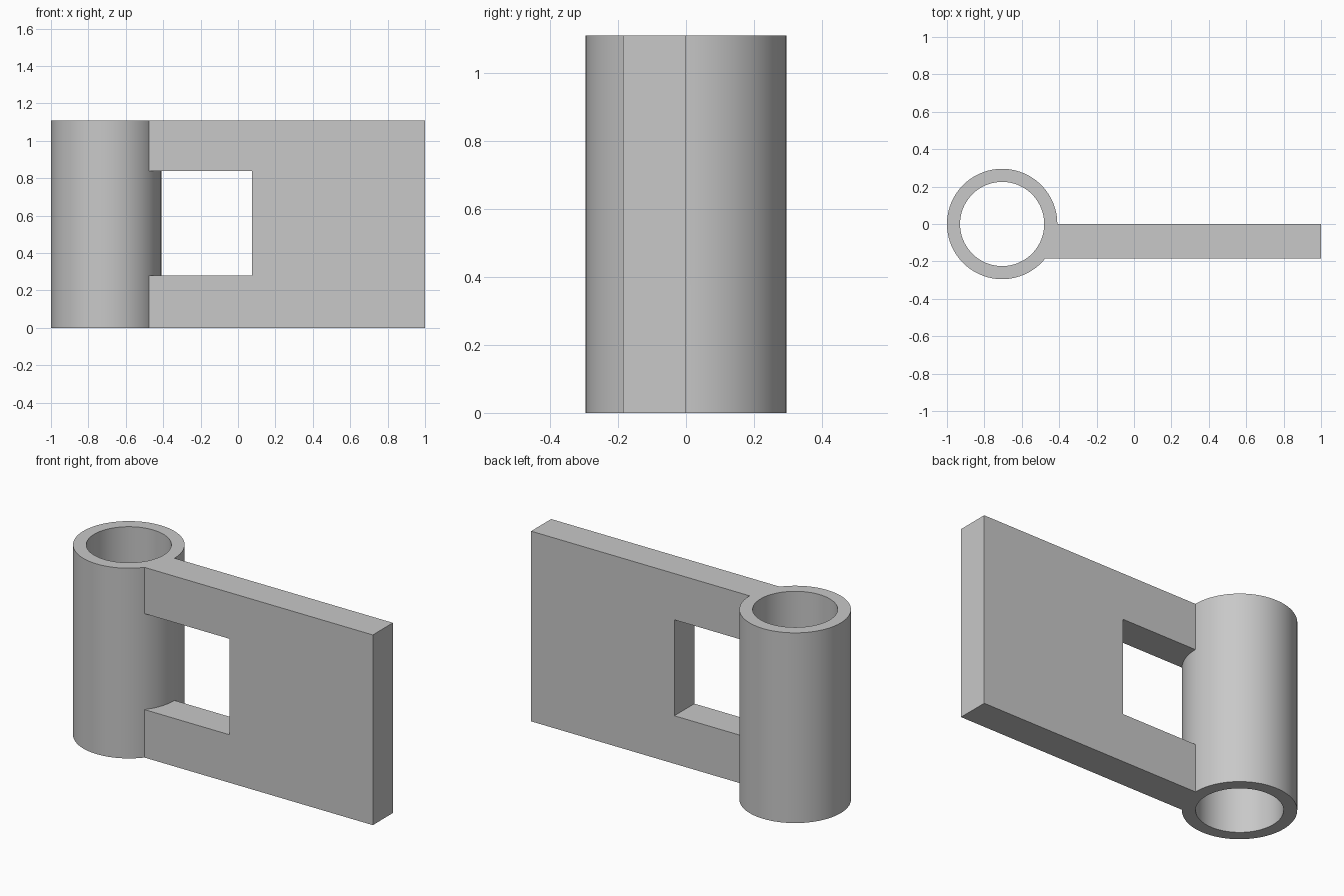
import bpy
import math
from mathutils import Vector

cube = bpy.data.objects.get("Cube")
if cube:
    bpy.data.objects.remove(cube, do_unlink=True)

HEIGHT = 1.11
AXIS_X = -0.705
OUTER, INNER = 0.295, 0.225

grey = bpy.data.materials.new("light grey")
grey.use_nodes = True
colour = (0.58, 0.58, 0.58, 1)
grey.diffuse_color = colour
grey.node_tree.nodes["Principled BSDF"].inputs["Base Color"].default_value = colour


def finish(name):
    obj = bpy.context.object
    obj.name = name
    obj.data.materials.append(grey)
    return obj


def box(name, low, high):
    low, high = Vector(low), Vector(high)
    bpy.ops.mesh.primitive_cube_add(size=1, location=(low + high) / 2)
    obj = finish(name)
    obj.scale = high - low
    bpy.ops.object.transform_apply(location=True, rotation=True, scale=True)
    return obj


def cylinder(name, radius, extra=0):
    bpy.ops.mesh.primitive_cylinder_add(
        vertices=96, radius=radius, depth=HEIGHT + extra,
        location=(AXIS_X, 0, HEIGHT / 2))
    obj = finish(name)
    bpy.ops.object.transform_apply(location=True, rotation=True, scale=True)
    return obj


def combine(target, tool, operation):
    """Apply a boolean and remove the tool object."""
    tool.hide_render = True
    mod = target.modifiers.new(tool.name, "BOOLEAN")
    mod.operation, mod.solver, mod.object = operation, "EXACT", tool
    bpy.ops.object.select_all(action="DESELECT")
    target.select_set(True)
    bpy.context.view_layer.objects.active = target
    bpy.ops.object.modifier_apply(modifier=mod.name)
    bpy.data.objects.remove(tool, do_unlink=True)


# Flat leaf with its square window
leaf = box("hinge_leaf", (AXIS_X, -0.185, 0), (1, 0, HEIGHT))
combine(leaf, box("window_cutter", (-0.9, -0.4, 0.28), (0.075, 0.2, 0.84)), "DIFFERENCE")

# Barrel joined to the leaf, then bored through
combine(leaf, cylinder("barrel", OUTER), "UNION")
combine(leaf, cylinder("bore_cutter", INNER, 0.2), "DIFFERENCE")

bpy.ops.object.shade_smooth_by_angle(angle=math.radians(30))
